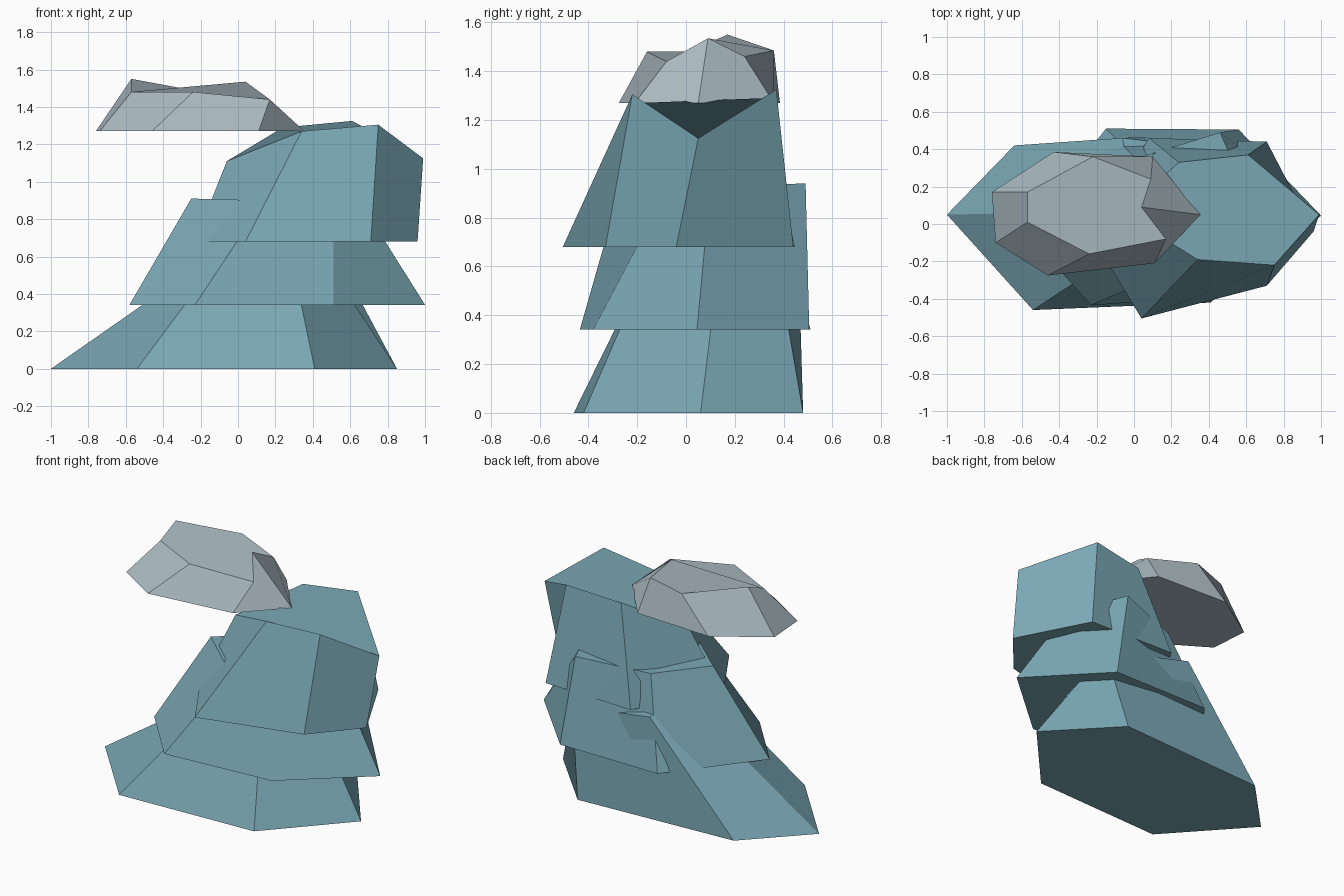
import bpy, bmesh


def make_material(name, rgb):
    m = bpy.data.materials.new(name)
    m.diffuse_color = (*rgb, 1)
    return m


def make_block(name, z, base, top, mat):
    """Tapered block: flat base outline at height z, a quad per side, one top facet."""
    bm = bmesh.new()
    lo = [bm.verts.new((x, y, z)) for x, y in base]
    hi = [bm.verts.new(p) for p in top]
    n = len(lo)
    bm.faces.new(lo[::-1])
    bm.faces.new(hi)
    for i in range(n):
        j = (i + 1) % n
        bm.faces.new((lo[i], lo[j], hi[j], hi[i]))
    me = bpy.data.meshes.new(name)
    bm.to_mesh(me)
    bm.free()
    me.materials.append(mat)
    ob = bpy.data.objects.new(name, me)
    bpy.context.collection.objects.link(ob)
    return ob


teal = make_material("teal_rock", (0.195, 0.393, 0.462))
grey = make_material("pale_grey", (0.41, 0.50, 0.54))

# Bottom tier
make_block("lower_tier", 0,
           [(-1, .05), (-.54, -.46), (.41, -.42), (.85, .06), (.45, .48), (-.64, .42)],
           [(-.02, .07, .65), (-.04, -.13, .67), (.27, -.13, .67),
            (.41, .14, .66), (.555, .385, .55), (-.06, .46, .67)], teal)

# Middle tier
make_block("middle_tier", .342,
           [(-.58, -.04), (-.23, -.435), (.51, -.38), (1, .045), (.56, .505), (-.15, .51)],
           [(-.25, .075, .91), (.14, -.275, .90), (.51, -.07, .93),
            (.63, .10, .93), (.46, .49, .94), (.01, .35, .895)], teal)

# Top tier
make_block("upper_tier", .68,
           [(-.23, -.06), (.04, -.505), (.71, -.33), (.96, -.04), (.71, .44), (.08, .46)],
           [(-.06, .06, 1.11), (.34, -.19, 1.27), (.75, -.22, 1.305),
            (.99, .05, 1.125), (.61, .37, 1.325), (.24, .33, 1.29)], teal)

# Cloud floating beside the peak
make_block("cloud", 1.27,
           [(-.76, .17), (-.74, -.10), (-.46, -.275), (.11, -.21),
            (.355, .05), (.10, .36), (-.43, .385)],
           [(-.57, .17, 1.55), (-.57, .01, 1.48), (-.24, -.16, 1.48), (.17, -.08, 1.44),
            (.04, .09, 1.535), (.09, .24, 1.46), (-.22, .36, 1.485)], grey)
